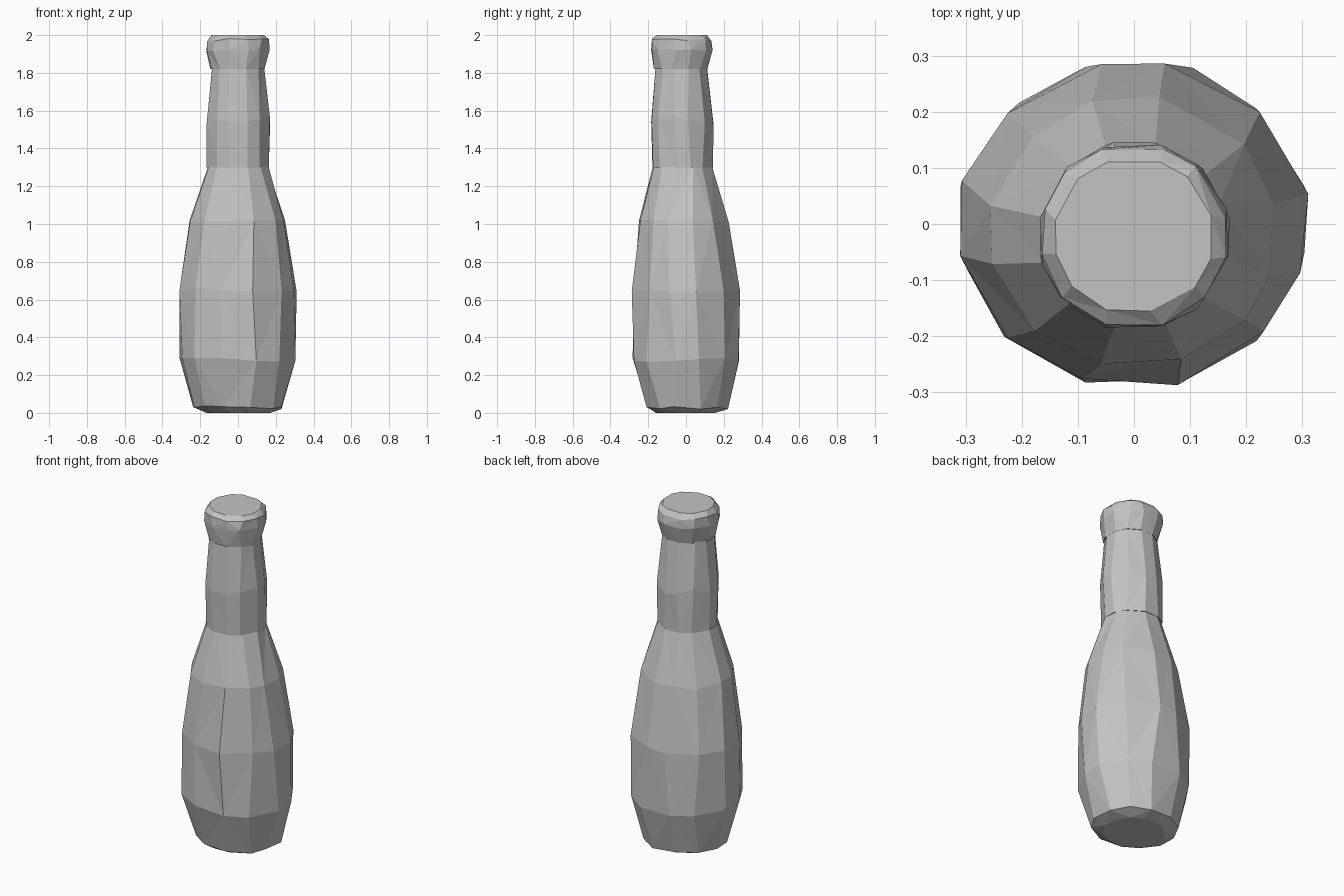
import bpy, bmesh, math, random

cube = bpy.data.objects.get("Cube")
if cube:
    bpy.data.objects.remove(cube, do_unlink=True)

random.seed(4)
SIDES = 12

grey = bpy.data.materials.new("plain grey")
grey.use_nodes = True
grey.diffuse_color = (0.55, 0.55, 0.55, 1)
grey.node_tree.nodes["Principled BSDF"].inputs["Base Color"].default_value = (0.55, 0.55, 0.55, 1)


def faceted_part(name, rings, wobble):
    """Hand-carved lathe: each ring is (z, x radius, y radius, y centre)."""
    bm = bmesh.new()
    loops = []
    last = len(rings) - 1
    for k, (z, rx, ry, cy) in enumerate(rings):
        loop = []
        for i in range(SIDES):
            # Uneven spacing and height in the middle rings gives carved facets
            inner = 0 < k < last
            a = math.tau * (i + 0.5 + random.uniform(-0.17, 0.17)) / SIDES
            dz = random.uniform(-wobble, wobble) if inner else 0
            s = 1.01 + random.uniform(-0.015, 0.015)
            loop.append(bm.verts.new((rx * s * math.cos(a), cy + ry * s * math.sin(a), z + dz)))
        loops.append(loop)
    for k in range(last):
        low, high = loops[k], loops[k + 1]
        for i in range(SIDES):
            j = (i + 1) % SIDES
            if (i + k) % 2:
                bm.faces.new((low[i], low[j], high[j]))
                bm.faces.new((low[i], high[j], high[i]))
            else:
                bm.faces.new((low[i], low[j], high[i]))
                bm.faces.new((low[j], high[j], high[i]))
    bm.faces.new(loops[0][::-1])
    bm.faces.new(loops[-1])
    bmesh.ops.recalc_face_normals(bm, faces=bm.faces)
    mesh = bpy.data.meshes.new(name)
    bm.to_mesh(mesh)
    bm.free()
    mesh.materials.append(grey)
    obj = bpy.data.objects.new(name, mesh)
    bpy.context.collection.objects.link(obj)
    return obj


# Wide lower body with a chamfered base, tapering to the shoulder
faceted_part("bottle_body", [
    (0.0, 0.17, 0.16, 0.0),
    (0.03, 0.24, 0.22, 0.005),
    (0.28, 0.31, 0.29, 0.0),
    (0.65, 0.31, 0.29, 0.0),
    (1.01, 0.255, 0.24, -0.015),
    (1.31, 0.16, 0.157, -0.018),
], 0.012)

# Slightly bulging neck
faceted_part("bottle_neck", [
    (1.30, 0.166, 0.164, -0.018),
    (1.54, 0.17, 0.168, -0.022),
    (1.83, 0.142, 0.14, -0.028),
], 0.03)

# Flared lip with a rounded, closed top
faceted_part("bottle_lip", [
    (1.82, 0.146, 0.144, -0.028),
    (1.92, 0.17, 0.166, -0.022),
    (1.975, 0.166, 0.162, -0.022),
    (2.0, 0.142, 0.138, -0.02),
], 0.008)
